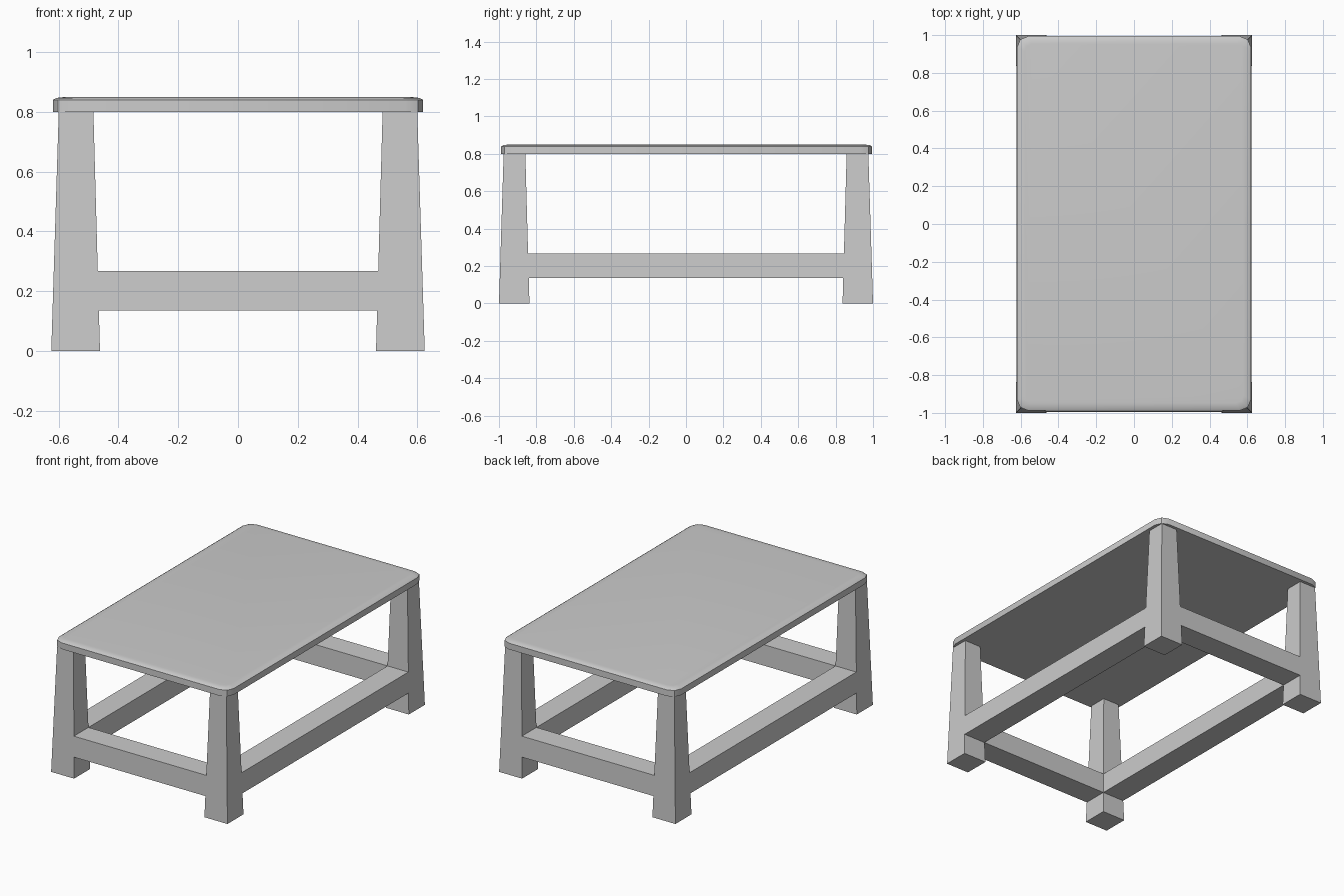
import bpy
import math

cube = bpy.data.objects.get("Cube")
if cube:
    bpy.data.objects.remove(cube, do_unlink=True)

grey = bpy.data.materials.new("plain grey")
grey.use_nodes = True
grey.diffuse_color = (0.6, 0.6, 0.6, 1)
grey.node_tree.nodes["Principled BSDF"].inputs["Base Color"].default_value = (0.6, 0.6, 0.6, 1)

LEG_TOP = 0.80
RAIL_Z = (0.135, 0.267)


def loft(name, rings):
    """Skin a stack of equal, counter-clockwise rings and cap both ends."""
    n = len(rings[0])
    verts = [v for ring in rings for v in ring]
    faces = [tuple(reversed(range(n))), tuple(range(len(verts) - n, len(verts)))]
    for r in range(len(rings) - 1):
        for i in range(n):
            j = (i + 1) % n
            faces.append((r * n + i, r * n + j, (r + 1) * n + j, (r + 1) * n + i))
    mesh = bpy.data.meshes.new(name)
    mesh.from_pydata(verts, [], faces)
    mesh.materials.append(grey)
    obj = bpy.data.objects.new(name, mesh)
    bpy.context.collection.objects.link(obj)
    return obj


def leg_span(z):
    """Inner and outer x, then inner and outer y, of the tapered leg at height z."""
    t = z / LEG_TOP
    return 0.462 + 0.022 * t, 0.625 - 0.025 * t, 0.837 + 0.022 * t, 1.0 - 0.025 * t


def rect(x0, x1, y0, y1, z):
    x0, x1 = sorted((x0, x1))
    y0, y1 = sorted((y0, y1))
    return [(x0, y0, z), (x1, y0, z), (x1, y1, z), (x0, y1, z)]


# Four tapered legs
for sx, side in ((1, "left"), (-1, "right")):
    for sy, end in ((-1, "front"), (1, "back")):
        rings = []
        for z in (0, LEG_TOP):
            xi, xo, yi, yo = leg_span(z)
            rings.append(rect(sx * xi, sx * xo, sy * yi, sy * yo, z))
        loft(f"{end}_{side}_leg", rings)

# Stretcher rails, flush with the leg faces
for s, end, side in ((-1, "front", "right"), (1, "back", "left")):
    cross, along = [], []
    for z in RAIL_Z:
        xi, xo, yi, yo = leg_span(z)
        cross.append(rect(-xi, xi, s * yi, s * yo, z))
        along.append(rect(s * xi, s * xo, -yi, yi, z))
    loft(f"{end}_rail", cross)
    loft(f"{side}_rail", along)


# Table top with rounded corners and a softened upper edge
def top_ring(inset, z, radius=0.06, steps=2):
    hx, hy, r = 0.62 - inset, 0.991 - inset, radius - inset * 0.5
    pts = []
    for k, (sx, sy) in enumerate(((1, 1), (-1, 1), (-1, -1), (1, -1))):
        for i in range(steps + 1):
            a = math.pi / 2 * (k + i / steps)
            pts.append((sx * (hx - r) + r * math.cos(a),
                        sy * (hy - r) + r * math.sin(a) + 0.003, z))
    return pts


top = loft("table_top", [top_ring(0, LEG_TOP), top_ring(0, 0.84),
                         top_ring(0.012, 0.847), top_ring(0.04, 0.85)])
bpy.ops.object.select_all(action="DESELECT")
top.select_set(True)
bpy.context.view_layer.objects.active = top
bpy.ops.object.shade_smooth_by_angle(angle=math.radians(35))
